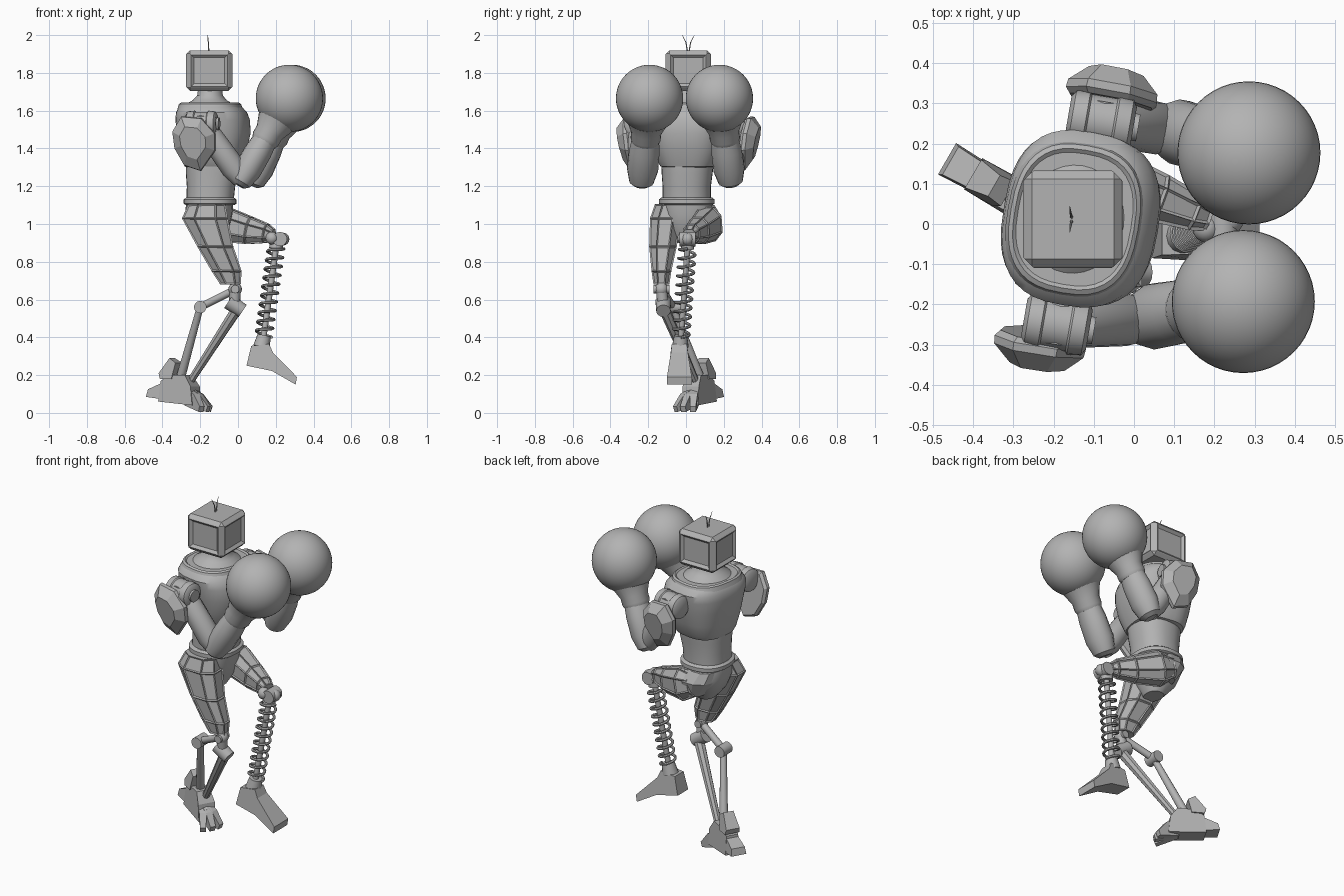
import bpy, bmesh, math
from mathutils import Vector

old = bpy.data.objects.get("Cube")
if old:
    bpy.data.objects.remove(old)

grey = bpy.data.materials.new("matte grey")
grey.use_nodes = True
grey.diffuse_color = (0.45, 0.45, 0.45, 1)
grey.node_tree.nodes["Principled BSDF"].inputs["Base Color"].default_value = (0.45, 0.45, 0.45, 1)

FACE = Vector((0.985, -0.17, 0))   # direction the chest faces
LEFT = Vector((0.17, 0.985, 0))    # towards the model's left shoulder
X, Y, Z = Vector((1, 0, 0)), Vector((0, 1, 0)), Vector((0, 0, 1))


def finish(name, bm, smooth=True):
    bmesh.ops.recalc_face_normals(bm, faces=bm.faces)
    mesh = bpy.data.meshes.new(name)
    bm.to_mesh(mesh)
    bm.free()
    mesh.materials.append(grey)
    obj = bpy.data.objects.new(name, mesh)
    bpy.context.collection.objects.link(obj)
    if smooth:
        bpy.ops.object.select_all(action='DESELECT')
        obj.select_set(True)
        bpy.context.view_layer.objects.active = obj
        bpy.ops.object.shade_smooth_by_angle(angle=math.radians(35))
    return obj


def skin(bm, rings):
    """Join rings of points into a closed, capped body; return side faces."""
    rows = [[bm.verts.new(p) for p in ring] for ring in rings]
    n = len(rows[0])
    sides = [bm.faces.new((a[i], a[(i + 1) % n], b[(i + 1) % n], b[i]))
             for a, b in zip(rows, rows[1:]) for i in range(n)]
    bm.faces.new(rows[0])
    bm.faces.new(rows[-1])
    return sides


def loft(name, rings, n=24, side=X, axis=None, power=2, smooth=True, panel=0, turn=0):
    """Rings are (x, y, z, radius along side, radius across)."""
    centres = [Vector(r[:3]) for r in rings]
    loops = []
    for k, r in enumerate(rings):
        t = axis or centres[min(k + 1, len(rings) - 1)] - centres[max(k - 1, 0)]
        t = t.normalized()
        u = (side - t * side.dot(t)).normalized()
        v = t.cross(u)
        loop = []
        for i in range(n):
            a = 2 * math.pi * (i + turn) / n
            c, s = [math.copysign(abs(f) ** (2 / power), f) for f in (math.cos(a), math.sin(a))]
            loop.append(centres[k] + u * c * r[3] + v * s * r[4])
        loops.append(loop)
    bm = bmesh.new()
    sides = skin(bm, loops)
    if panel:
        bmesh.ops.recalc_face_normals(bm, faces=bm.faces)
        bmesh.ops.inset_individual(bm, faces=sides, thickness=panel, depth=-panel * 0.6)
    return finish(name, bm, smooth)


def rod(name, a, b, r, r2=None, n=14):
    r2 = r2 or r
    d = Vector(b) - Vector(a)
    side = Z if abs(d.normalized().z) < 0.9 else X
    return loft(name, [(*a, r, r), (*b, r2, r2)], n, side)


def ball(name, c, r, seg=16):
    bm = bmesh.new()
    bmesh.ops.create_uvsphere(bm, u_segments=seg, v_segments=seg // 2, radius=r)
    bmesh.ops.translate(bm, verts=bm.verts, vec=c)
    return finish(name, bm)


def prism(name, origin, yaw, profile):
    """Side profile of (forward, z, half width), closed into a solid."""
    d = Vector((math.cos(yaw), math.sin(yaw), 0))
    w = Vector((-d.y, d.x, 0))
    o = Vector(origin)
    bm = bmesh.new()
    skin(bm, [[o + d * s + Z * z + w * h * sign for s, z, h in profile] for sign in (-1, 1)])
    return finish(name, bm, False)


# Head: bevelled box with recessed panels on the four sides, and two antennae
bm = bmesh.new()
bmesh.ops.create_cube(bm, size=1)
bmesh.ops.scale(bm, verts=bm.verts, vec=(0.24, 0.235, 0.215))
bmesh.ops.translate(bm, verts=bm.verts, vec=(-0.152, 0.012, 1.812))
walls = [f for f in bm.faces if abs(f.normal.z) < 0.5]
bmesh.ops.bevel(bm, geom=bm.edges[:], offset=0.018, segments=1, affect='EDGES')
walls = [f for f in bm.faces if max(abs(f.normal.x), abs(f.normal.y)) > 0.95]
bmesh.ops.inset_individual(bm, faces=walls, thickness=0.008, depth=0.004)
bmesh.ops.inset_individual(bm, faces=walls, thickness=0.022, depth=-0.014)
finish("head", bm, False)
for s in (-1, 1):
    loft("antenna", [(-0.155, 0.012 + s * 0.004, 1.91, 0.004, 0.004),
                     (-0.157, 0.012 + s * 0.012, 1.96, 0.003, 0.003),
                     (-0.16, 0.012 + s * 0.032, 2.0, 0.001, 0.001)], 6)

# Neck, chest shell, collar, abdomen and belt
loft("neck", [(-0.15, 0.012, 1.6, 0.15, 0.165), (-0.15, 0.012, 1.635, 0.125, 0.135),
              (-0.15, 0.012, 1.655, 0.09, 0.1), (-0.148, 0.012, 1.68, 0.068, 0.075),
              (-0.148, 0.012, 1.715, 0.063, 0.068)], 32, FACE, Z)
chest = [(1.3, -0.135, 0.13, 0.125), (1.305, -0.135, 0.145, 0.145), (1.33, -0.135, 0.155, 0.16),
         (1.4, -0.13, 0.175, 0.185), (1.48, -0.128, 0.19, 0.2), (1.55, -0.134, 0.192, 0.215),
         (1.59, -0.14, 0.182, 0.218), (1.615, -0.145, 0.165, 0.2), (1.63, -0.148, 0.15, 0.18)]
loft("chest", [(cx, 0.013, z, a, b) for z, cx, a, b in chest], 40, FACE, Z, 2.7)
loft("collar", [(-0.148, 0.012, z, a, a * 1.16) for z, a in
                ((1.61, 0.168), (1.635, 0.16), (1.642, 0.15), (1.635, 0.142))], 40, FACE, Z, 2.6)
loft("abdomen", [(-0.148, 0.004, 1.12, 0.125, 0.128), (-0.143, 0.004, 1.2, 0.128, 0.128),
                 (-0.138, 0.006, 1.27, 0.138, 0.135), (-0.135, 0.008, 1.34, 0.14, 0.14)], 32, X, Z, 2.3)
loft("belt", [(-0.148, 0.004, z, r, r + 0.008) for z, r in
              ((1.1, 0.128), (1.108, 0.14), (1.13, 0.14), (1.14, 0.126))], 32, X, Z, 2.3)
loft("pelvis", [(-0.15, 0.005, 1.11, 0.125, 0.135), (-0.155, 0.01, 1.05, 0.125, 0.14),
                (-0.15, 0.01, 0.97, 0.1, 0.11), (-0.14, 0, 0.9, 0.05, 0.06)], 20, X, Z, 2.3)

# Arms with ball gloves and shoulder shields
SHIELD = [(-.12, .06), (-.07, .14), (.04, .13), (.11, .05),
          (.11, -.04), (.03, -.15), (-.06, -.12), (-.11, -.03)]
arms = {"right": (-1, (-0.19, -0.25, 1.53), (0.02, -0.235, 1.235), (0.272, -0.193, 1.665), (-0.225, -0.275, 1.43)),
        "left": (1, (-0.08, 0.255, 1.53), (0.09, 0.235, 1.235), (0.286, 0.177, 1.665), (-0.055, 0.3, 1.43))}
for label, (sign, shoulder, elbow, fist, shield) in arms.items():
    sh, el, gl, pad = map(Vector, (shoulder, elbow, fist, shield))
    steps = ((-0.085, 0.05), (-0.075, 0.066), (-0.04, 0.07), (-0.035, 0.064), (0.03, 0.064),
             (0.035, 0.07), (0.07, 0.066), (0.08, 0.05))
    loft(label + "_shoulder", [(*(sh + FACE * s), r, r) for s, r in steps], 24, Z, FACE)
    rod(label + "_shoulder_bolt", sh + FACE * 0.075, sh + FACE * 0.092, 0.035)
    rod(label + "_shoulder_axle", sh - LEFT * sign * 0.1, sh + LEFT * sign * 0.05, 0.045)
    loft(label + "_upper_arm", [(*sh.lerp(el, t), r, r) for t, r in
                                ((0.05, 0.05), (0.25, 0.062), (0.8, 0.066), (1, 0.05))], 16, Y)
    loft(label + "_forearm", [(*el.lerp(gl, t), r, r * 1.12) for t, r in
                              ((-0.07, 0.035), (-0.03, 0.058), (0.12, 0.074), (0.35, 0.072),
                               (0.5, 0.064))], 16, X)
    loft(label + "_glove_cuff", [(*el.lerp(gl, t), r, r * 1.05) for t, r in
                                 ((0.46, 0.068), (0.5, 0.076), (0.58, 0.076), (0.75, 0.11))], 24, X)
    ball(label + "_glove", gl, 0.178, 48)
    out = LEFT * sign
    layers = ((0, 0.9), (0.015, 1), (0.035, 0.98), (0.075, 0.6))
    bm = bmesh.new()
    skin(bm, [[pad + out * (d + w * 0.12) + FACE * u * k + Z * w * k for u, w in SHIELD] for d, k in layers])
    finish(label + "_shoulder_shield", bm, False)

# Thighs: faceted shells with recessed panels
loft("right_thigh", [(-0.165, -0.09, 1.105, 0.105, 0.08), (-0.175, -0.108, 1.03, 0.13, 0.088),
                     (-0.12, -0.122, 0.88, 0.102, 0.078), (-0.06, -0.13, 0.75, 0.085, 0.056),
                     (-0.04, -0.13, 0.68, 0.058, 0.045)], 8, X, Z, 2.4, False, 0.009, 0.5)
loft("left_thigh", [(-0.15, 0.13, 1.02, 0.07, 0.06), (-0.08, 0.115, 1.0, 0.1, 0.085),
                    (0.06, 0.066, 0.965, 0.078, 0.066), (0.15, 0.03, 0.95, 0.055, 0.05),
                    (0.185, 0.018, 0.94, 0.035, 0.038)], 8, Z, None, 2.4, False, 0.009, 0.5)
loft("left_hip", [(-0.17, 0.08, 1.1, 0.09, 0.075), (-0.14, 0.105, 1.04, 0.11, 0.085),
                  (-0.12, 0.1, 0.95, 0.07, 0.065)], 10, X, Z, 2, False)

# Right knee linkage and twin shin rods
ball("right_knee", (-0.015, -0.13, 0.655), 0.036)
rod("right_knee_pin", (-0.015, -0.172, 0.655), (-0.015, -0.088, 0.655), 0.022)
rod("knee_link", (-0.015, -0.13, 0.65), (-0.02, -0.12, 0.56), 0.03)
rod("knee_drum", (-0.05, -0.12, 0.59), (0.025, -0.12, 0.54), 0.042, 0.038)
rod("knee_lever", (-0.03, -0.12, 0.645), (-0.2, -0.07, 0.56), 0.02)
rod("lever_pin", (-0.2, -0.11, 0.56), (-0.2, -0.03, 0.56), 0.033)
rod("rear_shin_rod", (-0.2, -0.07, 0.56), (-0.3, 0.07, 0.2), 0.018, 0.024)
rod("front_shin_rod", (-0.005, -0.115, 0.55), (-0.25, 0.05, 0.17), 0.03, 0.02, 8)

# Right foot: ankle blocks, sole and spread toes
FOOT = (-0.305, 0.07, 0)
YAW = math.radians(-30)
prism("right_foot", FOOT, YAW, [(-.11, .06, .045), (-.1, .17, .035), (-.04, .2, .04), (.05, .2, .04),
                               (.09, .14, .05), (.1, .04, .05)])
prism("right_heel", FOOT, YAW, [(-.185, .085, .045), (-.175, .125, .04), (-.09, .16, .035),
                               (-.07, .07, .04)])
prism("right_ankle_guard", FOOT, YAW, [(-.11, .21, .04), (-.05, .29, .03), (-.01, .265, .035), (-.03, .18, .045),
                                      (-.1, .18, .045)])
for spread in (-24, 0, 24):
    prism("right_toe", (-0.27, 0.05, 0), YAW + math.radians(spread),
          [(0, .04, .018), (.01, .15, .018), (.05, .12, .022), (.085, .1, .02),
           (.135, .035, .016), (.125, .006, .016)])

# Left knee and coil spring shin
top, foot = Vector((0.205, 0.01, 0.9)), Vector((0.132, -0.028, 0.38))
rod("left_knee", (0.222, -0.035, 0.92), (0.222, 0.05, 0.92), 0.038)
ball("left_knee_ball", (0.18, -0.012, 0.925), 0.034)
ball("left_knee_knuckle", (0.238, 0.008, 0.92), 0.034)
rod("left_shin_rod", top, foot, 0.016)
rod("spring_cap", top, top.lerp(foot, 0.06), 0.036)
axis = (foot - top).normalized()
across = axis.cross(Y).normalized()
other = axis.cross(across)
coil = []
for i in range(161):
    a = 2 * math.pi * i / 16
    p = top.lerp(foot, 0.05 + 0.9 * i / 160) + (across * math.cos(a) + other * math.sin(a)) * 0.043
    coil.append((*p, 0.008, 0.008))
loft("shin_spring", coil, 7, axis)

# Left foot: tapered wedge under a collar
rod("left_ankle", (0.138, -0.028, 0.41), (0.125, -0.03, 0.35), 0.035, 0.045)
prism("left_foot", (0, -0.035, 0), 0, [(.045, .25, .05), (.07, .355, .042), (.165, .365, .04), (.185, .32, .045),
                                       (.312, .19, .066), (.305, .15, .066), (.18, .222, .058)])
